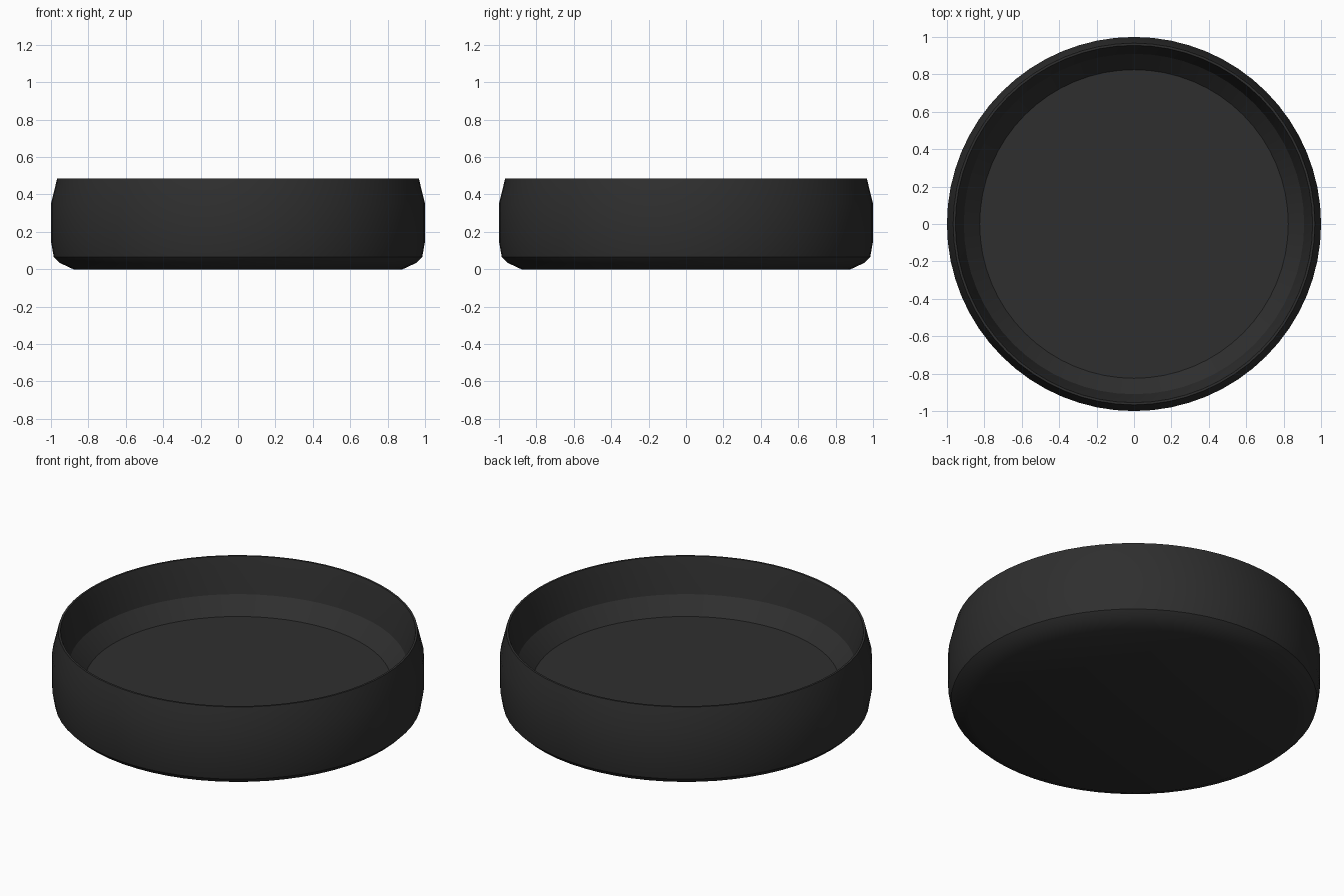
import bpy, bmesh, math

if "Cube" in bpy.data.objects:
    bpy.data.objects.remove(bpy.data.objects["Cube"])

SIDES = 64

# Matte black colour
mat = bpy.data.materials.new("matte_black")
mat.diffuse_color = (0.028, 0.028, 0.028, 1)
mat.use_nodes = True
mat.node_tree.nodes["Principled BSDF"].inputs["Base Color"].default_value = mat.diffuse_color

# Cross-section (radius, height): underside, outer wall, rim, inner wall, floor
PROFILE = [(0.88, 0.0), (0.955, 0.035), (0.985, 0.065), (1.0, 0.15),
           (1.0, 0.35), (0.967, 0.485), (0.955, 0.485), (0.942, 0.435),
           (0.91, 0.28), (0.825, 0.187)]


def lathe(name, profile, material):
    """Spin a cross-section around z and cap both ends."""
    bm = bmesh.new()
    rings = [[bm.verts.new((r * math.cos(2 * math.pi * i / SIDES),
                            r * math.sin(2 * math.pi * i / SIDES), z))
              for i in range(SIDES)] for r, z in profile]
    for a, b in zip(rings, rings[1:]):
        for i in range(SIDES):
            j = (i + 1) % SIDES
            bm.faces.new((a[i], a[j], b[j], b[i]))
    bm.faces.new(rings[0][::-1])
    bm.faces.new(rings[-1])
    bmesh.ops.recalc_face_normals(bm, faces=bm.faces)
    mesh = bpy.data.meshes.new(name)
    bm.to_mesh(mesh)
    bm.free()
    mesh.materials.append(material)
    obj = bpy.data.objects.new(name, mesh)
    bpy.context.collection.objects.link(obj)
    return obj


# Round shallow dish
dish = lathe("round_dish", PROFILE, mat)
bpy.context.view_layer.objects.active = dish
dish.select_set(True)
bpy.ops.object.shade_smooth_by_angle(angle=math.radians(30))
